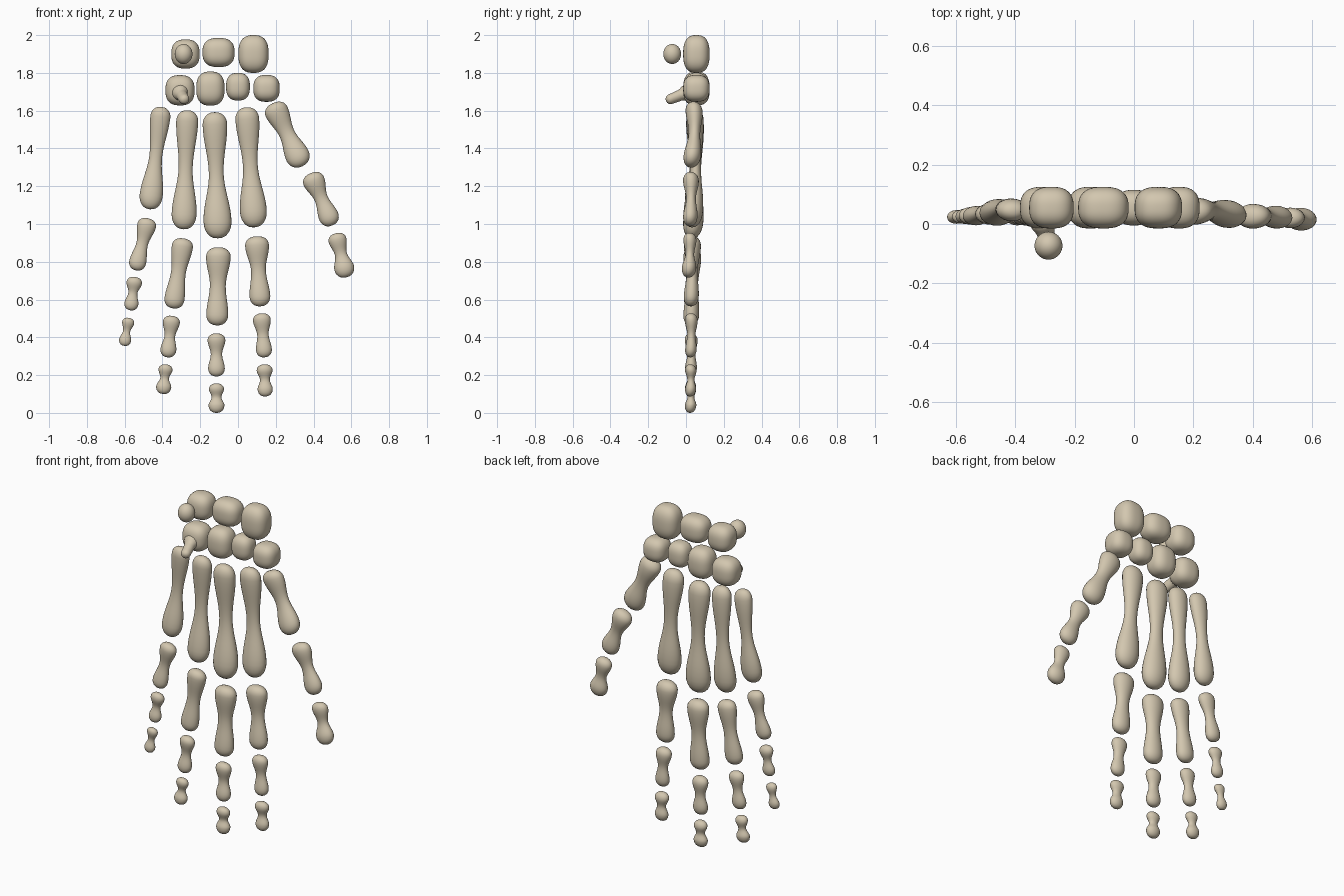
import bpy, bmesh, math
from mathutils import Vector

if "Cube" in bpy.data.objects:
    bpy.data.objects.remove(bpy.data.objects["Cube"])

bone_mat = bpy.data.materials.new("bone ivory")
bone_mat.diffuse_color = (0.65, 0.57, 0.43, 1)
bone_mat.use_nodes = True
bone_mat.node_tree.nodes["Principled BSDF"].inputs["Base Color"].default_value = bone_mat.diffuse_color


def finish(bm, name):
    bmesh.ops.recalc_face_normals(bm, faces=bm.faces)
    for f in bm.faces:
        f.smooth = True
    me = bpy.data.meshes.new(name)
    bm.to_mesh(me)
    bm.free()
    me.materials.append(bone_mat)
    ob = bpy.data.objects.new(name, me)
    bpy.context.collection.objects.link(ob)


def pebble(name, centre, half, n=2.6):
    """Rounded block for a wrist bone (superellipsoid)."""
    bm = bmesh.new()
    bmesh.ops.create_icosphere(bm, subdivisions=4, radius=1)
    for v in bm.verts:
        k = sum(abs(c) ** n for c in v.co) ** (-1 / n)
        v.co = Vector([c + h * k * p for c, h, p in zip(centre, half, v.co)])
    finish(bm, name)


def long_bone(name, a, b, base, shaft, head, caps=(0.8, 1.0), flat=0.72, bow=0.0, segs=24):
    """Waisted bone from a to b: rounded base, slim shaft, rounded head."""
    a, b = Vector(a), Vector(b)
    length = (b - a).length
    d = (b - a) / length
    side = d.cross(Vector((0, 1, 0))).normalized()
    deep = side.cross(d)
    s0, s1 = caps[0] * base, length - caps[1] * head
    mid = (s0 + s1) / 2
    prof = []
    for i in range(1, 7):                       # base cap
        t = i / 6 * math.pi / 2
        prof.append((s0 * (1 - math.cos(t)), base * math.sin(t) ** 0.85))
    for r0, r1, p0, p1 in ((base, shaft, s0, mid), (shaft, head, mid, s1)):
        for i in range(1, 9):                   # shaft flare
            t = i / 8
            w = (1 - math.cos(math.pi * t)) / 2
            prof.append((p0 + (p1 - p0) * t, r0 + (r1 - r0) * w))
    for i in range(1, 6):                       # head cap
        t = i / 6 * math.pi / 2
        prof.append((s1 + (length - s1) * math.sin(t), head * math.cos(t) ** 0.85))
    bm = bmesh.new()
    rings = []
    for s, r in prof:
        c = a + d * s + deep * bow * math.sin(math.pi * s / length)
        rings.append([bm.verts.new(c + side * r * math.cos(u) + deep * r * flat * math.sin(u))
                      for u in (2 * math.pi * k / segs for k in range(segs))])
    for p, q in zip(rings, rings[1:]):
        for k in range(segs):
            m = (k + 1) % segs
            bm.faces.new((p[k], p[m], q[m], q[k]))
    for ring, tip in ((rings[0], a), (rings[-1], b)):
        v = bm.verts.new(tip)
        for k in range(segs):
            bm.faces.new((ring[k], ring[(k + 1) % segs], v))
    finish(bm, name)


# wrist bones: x, z, half width, half height
wrist = {
    "triquetral": (-0.278, 1.90, 0.075, 0.077),
    "lunate": (-0.103, 1.908, 0.085, 0.077),
    "scaphoid": (0.082, 1.90, 0.08, 0.10),
    "hamate": (-0.307, 1.708, 0.077, 0.08),
    "capitate": (-0.146, 1.717, 0.075, 0.09),
    "trapezoid": (0.0, 1.727, 0.063, 0.073),
    "trapezium": (0.151, 1.718, 0.07, 0.071),
}
for name, (x, z, w, h) in wrist.items():
    pebble(name + "_bone", (x, 0.055, z), (w, 0.07 if w > 0.065 else 0.06, h))
pebble("pisiform_bone", (-0.288, -0.073, 1.90), (0.047, 0.047, 0.053), 2.0)
long_bone("hamate_hook", (-0.315, 0.04, 1.71), (-0.28, -0.105, 1.652),
          0.045, 0.03, 0.028, flat=0.95)

# finger bones: x, z start; x, z end; base, shaft, head radius
fingers = {
    "thumb": [(0.183, 1.639, 0.341, 1.306, 0.063, 0.042, 0.064),
              (0.384, 1.269, 0.50, 0.993, 0.058, 0.036, 0.053),
              (0.518, 0.951, 0.574, 0.718, 0.048, 0.032, 0.053)],
    "index": [(0.045, 1.618, 0.087, 0.982, 0.063, 0.039, 0.071),
              (0.098, 0.935, 0.119, 0.564, 0.063, 0.039, 0.055),
              (0.124, 0.527, 0.14, 0.294, 0.047, 0.03, 0.042),
              (0.14, 0.257, 0.145, 0.087, 0.042, 0.026, 0.04)],
    "middle": [(-0.124, 1.592, -0.106, 0.924, 0.065, 0.039, 0.074),
               (-0.103, 0.877, -0.111, 0.463, 0.065, 0.042, 0.058),
               (-0.114, 0.421, -0.114, 0.193, 0.047, 0.03, 0.044),
               (-0.114, 0.156, -0.114, 0.0, 0.04, 0.026, 0.042)],
    "ring": [(-0.267, 1.602, -0.288, 0.972, 0.058, 0.037, 0.066),
             (-0.288, 0.924, -0.344, 0.553, 0.056, 0.039, 0.053),
             (-0.349, 0.514, -0.373, 0.294, 0.045, 0.028, 0.042),
             (-0.381, 0.257, -0.397, 0.10, 0.037, 0.023, 0.04)],
    "little": [(-0.405, 1.62, -0.468, 1.078, 0.053, 0.034, 0.061),
               (-0.474, 1.03, -0.542, 0.755, 0.05, 0.031, 0.045),
               (-0.545, 0.72, -0.569, 0.543, 0.041, 0.024, 0.037),
               (-0.577, 0.503, -0.603, 0.355, 0.032, 0.019, 0.032)],
}
depth = [(0.045, 0.032), (0.033, 0.025), (0.026, 0.023), (0.023, 0.021)]
thumb_depth = [(0.04, 0.025), (0.025, 0.02), (0.02, 0.012)]
kinds = ["metacarpal", "proximal_phalanx", "middle_phalanx", "distal_phalanx"]
for finger, bones in fingers.items():
    thumb = finger == "thumb"
    for i, (x0, z0, x1, z1, rb, rs, rh) in enumerate(bones):
        y0, y1 = (thumb_depth if thumb else depth)[i]
        kind = kinds[3] if i == len(bones) - 1 else kinds[i]
        long_bone(f"{finger}_{kind}", (x0, y0, z0), (x1, y1, z1), rb, rs, rh,
                  caps=(1.0, 1.2) if i == 0 and not thumb else (0.75, 0.95),
                  bow=0.012 if i == 0 else 0.004)
